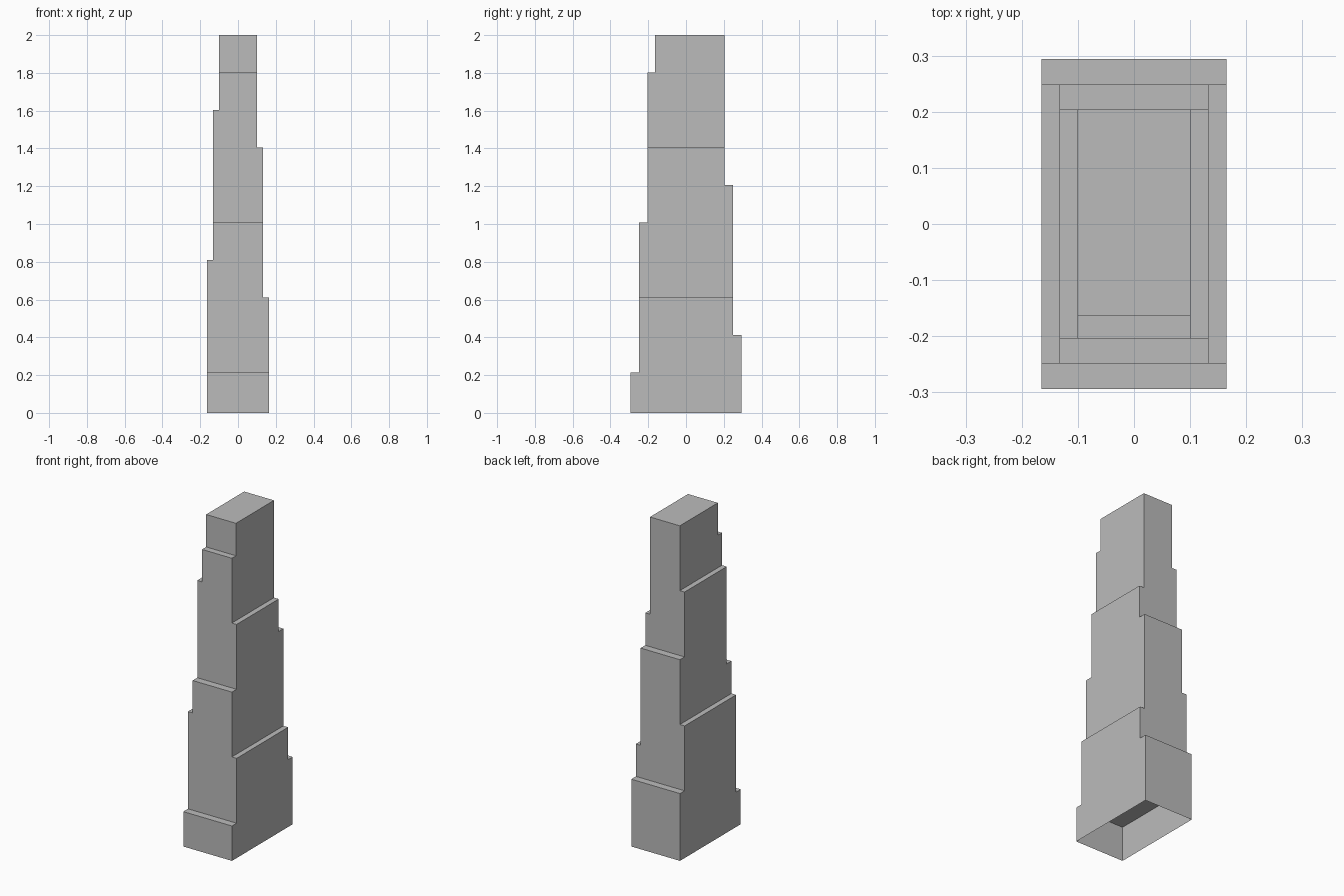
import bpy
import bmesh
from mathutils import Vector

cube = bpy.data.objects.get("Cube")
if cube:
    bpy.data.objects.remove(cube, do_unlink=True)

stone = bpy.data.materials.new("plain grey")
stone.use_nodes = True
GREY = (0.5, 0.5, 0.5, 1.0)
stone.diffuse_color = GREY
stone.node_tree.nodes["Principled BSDF"].inputs["Base Color"].default_value = GREY

HALF_X, HALF_Y = 0.165, 0.294
TIER = 0.1985
FIRST = 0.2135

FRONT, BACK = Vector((0, -1, 0)), Vector((0, 1, 0))
LEFT, RIGHT = Vector((1, 0, 0)), Vector((-1, 0, 0))
# Side that steps in above each tier, and its new distance from the centre
STEPS = [(FRONT, 0.249), (BACK, 0.249), (LEFT, 0.133), (RIGHT, 0.133),
         (FRONT, 0.204), (BACK, 0.204), (LEFT, 0.101), (RIGHT, 0.101),
         (FRONT, 0.164)]


def add_rectangle(bm, z):
    corners = [(-1, -1), (1, -1), (1, 1), (-1, 1)]
    return bm.faces.new([bm.verts.new((x * HALF_X, y * HALF_Y, z)) for x, y in corners])


def raise_face(bm, face, height):
    """Extrude a roof face upward and return the new roof."""
    new = bmesh.ops.extrude_face_region(bm, geom=[face])["geom"]
    if face.is_valid:
        bmesh.ops.delete(bm, geom=[face], context='FACES_ONLY')
    roof = next(g for g in new if isinstance(g, bmesh.types.BMFace))
    bmesh.ops.translate(bm, verts=roof.verts[:], vec=(0, 0, height))
    return roof


def step_in(bm, roof, side, distance):
    """Cut a ledge from one side of the roof and return the rest."""
    cut = bmesh.ops.bisect_plane(
        bm, geom=[roof] + roof.edges[:] + roof.verts[:],
        plane_co=side * distance, plane_no=side)
    parts = [g for g in cut["geom"] if isinstance(g, bmesh.types.BMFace)]
    return min(parts, key=lambda f: f.calc_center_median().dot(side))


# Tower shell, open underneath, its sides stepping in by turns
bm = bmesh.new()
roof = raise_face(bm, add_rectangle(bm, 0), FIRST)
for side, distance in STEPS:
    roof = step_in(bm, roof, side, distance)
    roof = raise_face(bm, roof, TIER)
bmesh.ops.dissolve_limit(bm, angle_limit=0.01, verts=bm.verts[:], edges=bm.edges[:])
bmesh.ops.recalc_face_normals(bm, faces=bm.faces[:])

# Ceiling inside the base
ceiling = add_rectangle(bm, FIRST - 0.002)
ceiling.normal_flip()

mesh = bpy.data.meshes.new("stepped_tower")
bm.to_mesh(mesh)
bm.free()
mesh.materials.append(stone)
tower = bpy.data.objects.new("stepped_tower", mesh)
bpy.context.collection.objects.link(tower)
